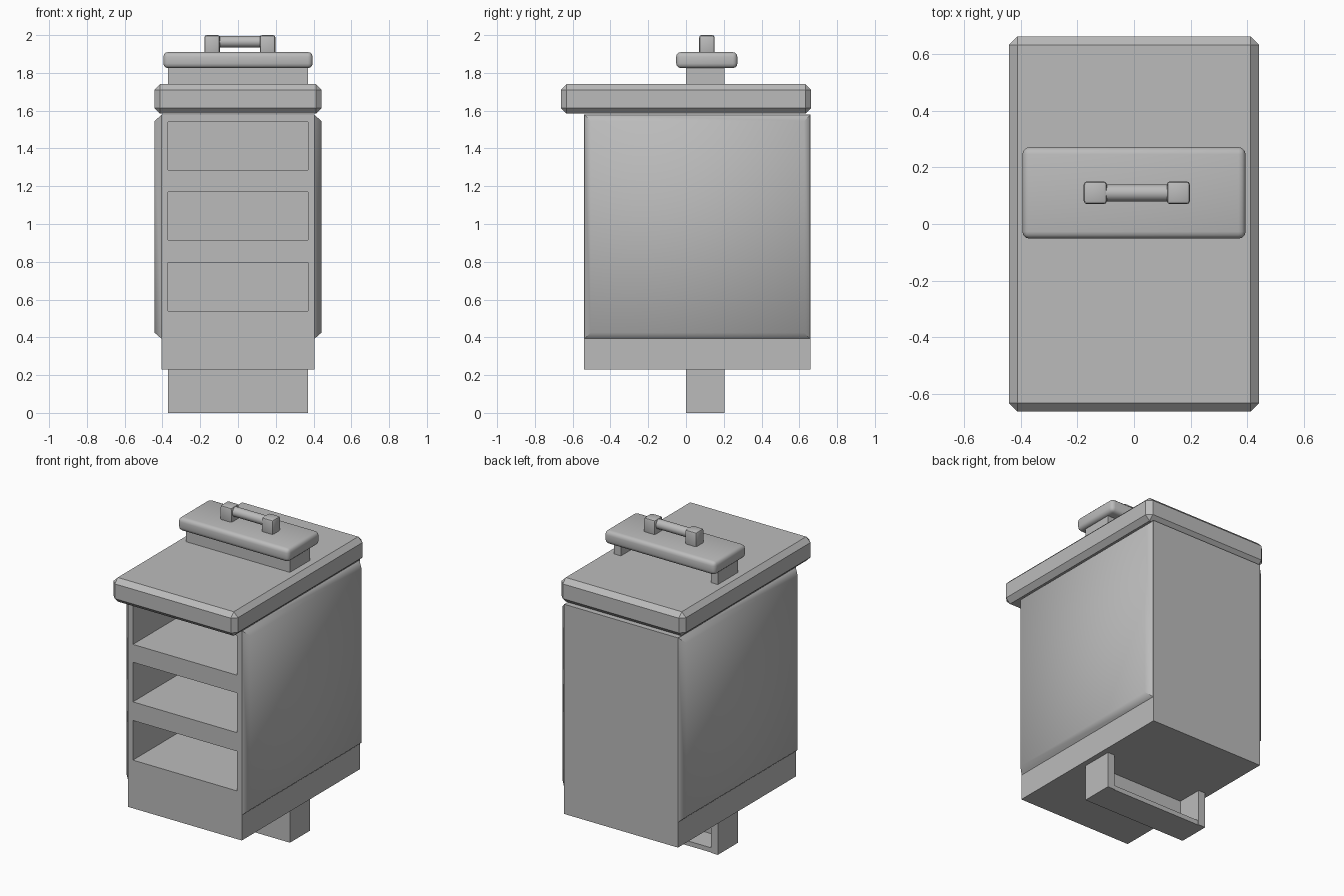
import bpy, bmesh, math
from mathutils import Vector

if "Cube" in bpy.data.objects:
    bpy.data.objects.remove(bpy.data.objects["Cube"], do_unlink=True)

grey = bpy.data.materials.new("plain_grey")
grey.use_nodes = True
grey.diffuse_color = (0.5, 0.5, 0.5, 1)
grey.node_tree.nodes["Principled BSDF"].inputs["Base Color"].default_value = (0.5, 0.5, 0.5, 1)


def add_box(bm, lo, hi):
    """Add an axis-aligned box and return its vertices."""
    lo, hi = Vector(lo), Vector(hi)
    verts = bmesh.ops.create_cube(bm, size=1)["verts"]
    for v in verts:
        v.co = (lo + hi) / 2 + v.co * (hi - lo)
    return verts


def finish(name, bm, smooth=None):
    mesh = bpy.data.meshes.new(name)
    bm.to_mesh(mesh)
    bm.free()
    ob = bpy.data.objects.new(name, mesh)
    bpy.context.collection.objects.link(ob)
    mesh.materials.append(grey)
    if smooth:
        bpy.ops.object.select_all(action="DESELECT")
        ob.select_set(True)
        bpy.context.view_layer.objects.active = ob
        bpy.ops.object.shade_smooth_by_angle(angle=math.radians(smooth))
    return ob


def boxes(name, spans, bevel=0, segments=1, smooth=None):
    bm = bmesh.new()
    for lo, hi in spans:
        add_box(bm, lo, hi)
    if bevel:
        bmesh.ops.bevel(bm, geom=bm.edges[:], offset=bevel, segments=segments,
                        profile=0.5, affect="EDGES")
    return finish(name, bm, smooth)


# Cabinet body with three open shelves cut into the front
body = boxes("cabinet_body", [((-0.405, -0.54, 0.23), (0.405, 0.66, 1.58))])
cutter = boxes("shelf_cutter", [((-0.37, -0.7, z), (0.37, 0, z + 0.255))
                                for z in (0.54, 0.915, 1.285)])
cutter.hide_render = True
cutter.hide_viewport = True
cut = body.modifiers.new("shelves", "BOOLEAN")
cut.operation = "DIFFERENCE"
cut.solver = "EXACT"
cut.object = cutter

# Side panels with chamfered outer borders
for side, label in ((1, "left"), (-1, "right")):
    bm = bmesh.new()
    add_box(bm, (-0.02, -0.54, 0.39), (0.02, 0.66, 1.58))
    for v in bm.verts:
        if v.co.x * side > 0:
            v.co.y += 0.035 if v.co.y < 0 else -0.035
            v.co.z += 0.035 if v.co.z < 1 else -0.035
        v.co.x += side * 0.422
    finish(label + "_side_panel", bm, 60)

# Overhanging worktop
boxes("worktop", [((-0.443, -0.663, 1.585), (0.443, 0.663, 1.74))], 0.03)

# Foot frame below and neck above, both open at the back
for name, z0, z1 in (("foot", 0, 0.24), ("neck", 1.73, 1.84)):
    spans = [((-0.37, 0, z0), (0.37, 0.04, z1))]
    spans += [((min(a, b), 0, z0), (max(a, b), 0.205, z1))
              for a, b in ((0.32, 0.37), (-0.32, -0.37))]
    if name == "foot":
        spans.append(((-0.33, 0.02, 0), (0.33, 0.2, 0.03)))
    boxes(name + "_frame", spans)

# Rounded lid
boxes("lid", [((-0.395, -0.052, 1.825), (0.395, 0.272, 1.91))], 0.025, 3, 40)

# Handle posts and round grip
boxes("handle_posts", [((x - 0.041, 0.07, 1.89), (x + 0.041, 0.151, 2.0))
                       for x in (-0.137, 0.157)], 0.012, 2, 40)
bm = bmesh.new()
bmesh.ops.create_cone(bm, cap_ends=True, segments=24, radius1=0.03, radius2=0.03, depth=0.26)
for v in bm.verts:
    v.co = Vector((v.co.z + 0.01, v.co.y + 0.11, 1.965 - v.co.x))
finish("handle_grip", bm, 40)
